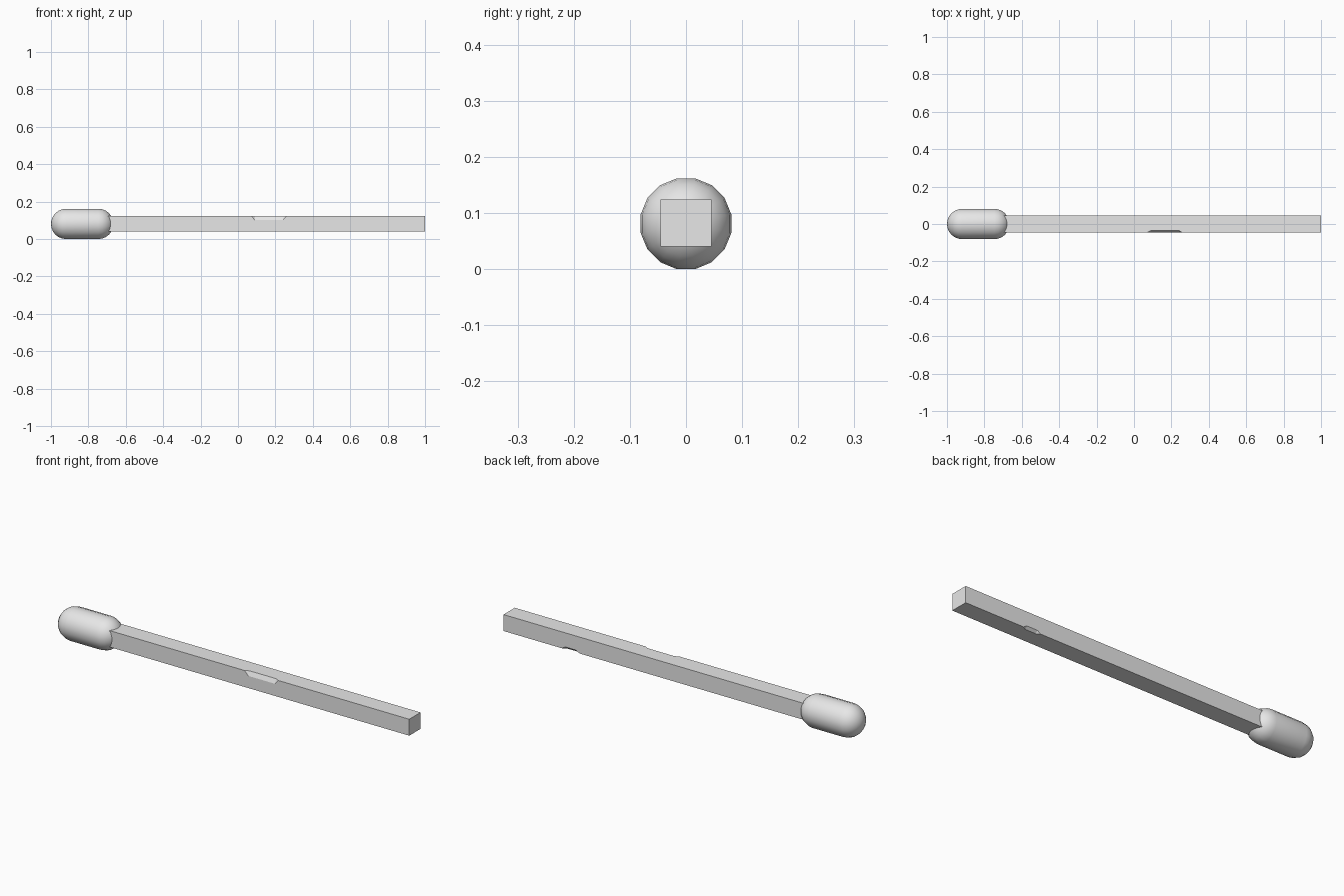
import bpy, bmesh, math
from mathutils import Vector

if "Cube" in bpy.data.objects:
    bpy.data.objects.remove(bpy.data.objects["Cube"])

grey = bpy.data.materials.new("light grey")
grey.use_nodes = True
grey.diffuse_color = (0.8, 0.8, 0.8, 1)
grey.node_tree.nodes["Principled BSDF"].inputs["Base Color"].default_value = (0.8, 0.8, 0.8, 1)


def finish(name, bm):
    """Turn a bmesh into a named object."""
    bmesh.ops.recalc_face_normals(bm, faces=bm.faces)
    mesh = bpy.data.meshes.new(name)
    bm.to_mesh(mesh)
    bm.free()
    mesh.materials.append(grey)
    obj = bpy.data.objects.new(name, mesh)
    bpy.context.collection.objects.link(obj)
    return obj


def activate(obj):
    bpy.ops.object.select_all(action='DESELECT')
    obj.select_set(True)
    bpy.context.view_layer.objects.active = obj


# Sizes
AXIS_Z = 0.081
HALF_Y, HALF_Z = 0.0455, 0.042

# Square stick, starting inside the head
bm = bmesh.new()
bmesh.ops.create_cube(bm, size=1)
start, end = -0.76, 1.0
for v in bm.verts:
    v.co = ((start + end) / 2 + v.co.x * (end - start),
            v.co.y * 2 * HALF_Y, AXIS_Z + 0.001 + v.co.z * 2 * HALF_Z)
stick = finish("stick", bm)


def chip(obj, x, half_length, spread, side_y, side_z, leg_y, leg_z):
    """Shave a sliver with sloping ends off one long edge of the stick."""
    corner = Vector((0, side_y * HALF_Y, AXIS_Z + 0.001 + side_z * HALF_Z))
    on_top = corner - Vector((0, side_y * leg_y, 0))
    on_side = corner - Vector((0, 0, side_z * leg_z))
    along = (on_top - on_side).normalized()
    out = Vector((0, side_y * leg_z, side_z * leg_y)).normalized()
    depth = (corner - on_top).dot(out)
    middle = (on_top + on_side) / 2
    bm = bmesh.new()
    for k in (0, 2):
        for sx in (-1, 1):
            for sa in (-1, 1):
                bm.verts.new(middle + out * depth * k + along * sa * 0.04
                             + Vector((x + sx * (half_length + spread * k), 0, 0)))
    bmesh.ops.convex_hull(bm, input=bm.verts)
    cutter = finish("chip_cutter", bm)
    cutter.hide_render = True
    mod = obj.modifiers.new("chip", 'BOOLEAN')
    mod.operation = 'DIFFERENCE'
    mod.solver = 'EXACT'
    mod.object = cutter
    activate(obj)
    bpy.ops.object.modifier_apply(modifier=mod.name)
    bpy.data.objects.remove(cutter)


# Chips on the front top edge and the back bottom edge
chip(stick, 0.165, 0.075, 0.02, -1, 1, 0.0105, 0.022)
chip(stick, 0.62, 0.03, 0.02, 1, -1, 0.012, 0.012)

# Rounded head: a capsule lying along x
SIDES, RINGS = 16, 6
radius = AXIS_Z
bm = bmesh.new()
bmesh.ops.create_uvsphere(bm, u_segments=SIDES, v_segments=RINGS * 2, radius=radius)
stretch = 1 / math.cos(math.pi / SIDES)
turn = math.pi / SIDES
middle_edges = [e for e in bm.edges if all(abs(v.co.z) < 1e-5 for v in e.verts)]
bmesh.ops.split_edges(bm, edges=middle_edges)
for face in bm.faces:
    face.tag = face.calc_center_median().z > 0
for v in bm.verts:
    positive = v.link_faces[0].tag
    a = math.atan2(v.co.y, v.co.x) + turn
    r = math.hypot(v.co.x, v.co.y) * stretch
    centre = -0.747 if positive else -0.919
    v.co = (centre + v.co.z, r * math.cos(a), AXIS_Z + r * math.sin(a))
bmesh.ops.bridge_loops(bm, edges=[e for e in bm.edges if e.is_boundary])
head = finish("head", bm)
activate(head)
bpy.ops.object.shade_smooth_by_angle(angle=math.radians(40))
